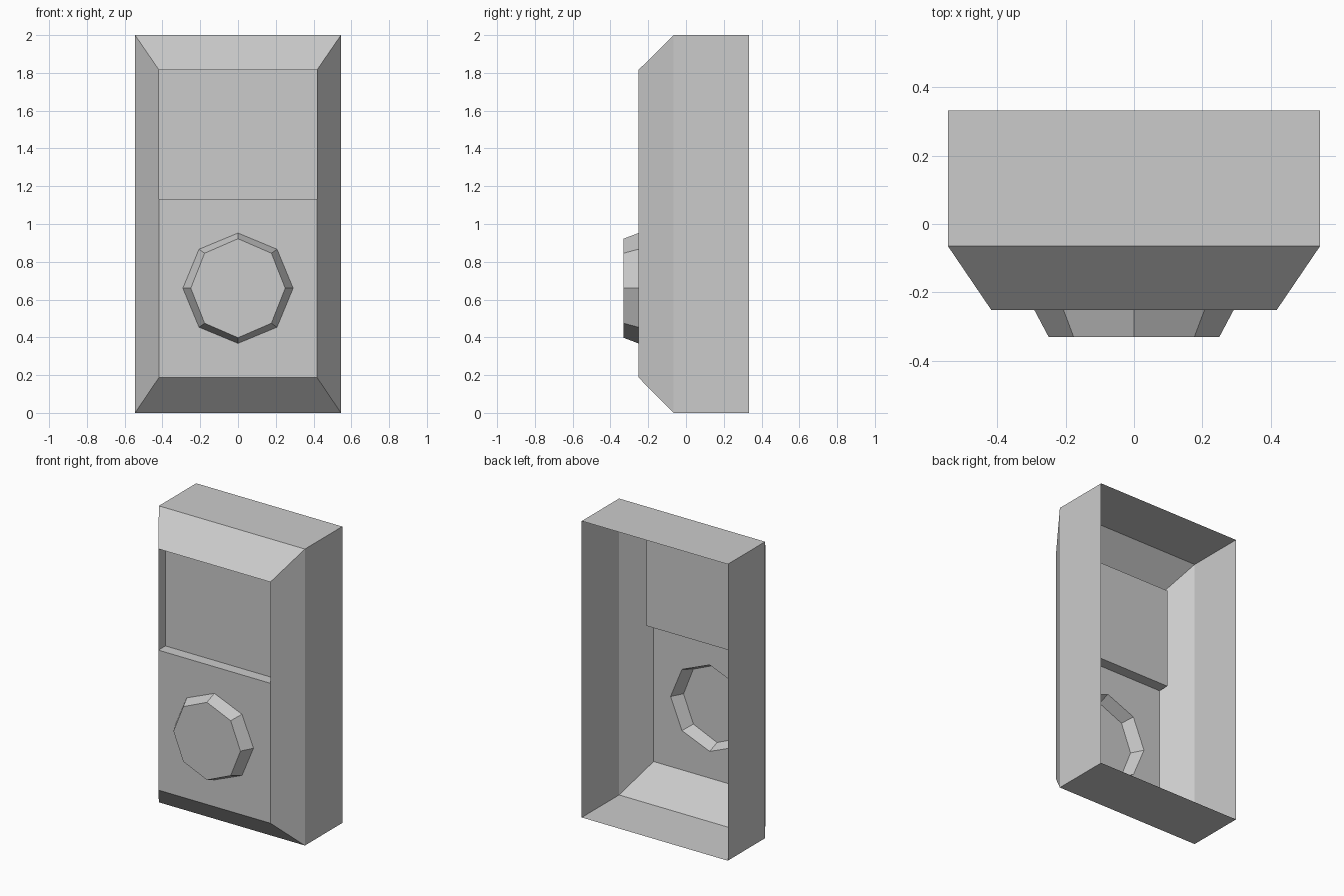
import bpy, bmesh
from math import cos, sin, tau

if "Cube" in bpy.data.objects:
    bpy.data.objects.remove(bpy.data.objects["Cube"])


def loft(name, rings, cap=False):
    """Skin between successive vertex rings, optionally closing the last one."""
    bm = bmesh.new()
    loops = [[bm.verts.new(p) for p in ring] for ring in rings]
    n = len(loops[0])
    for a, b in zip(loops, loops[1:]):
        for i in range(n):
            j = (i + 1) % n
            bm.faces.new((a[i], a[j], b[j], b[i]))
    if cap:
        bm.faces.new(loops[-1])
    mesh = bpy.data.meshes.new(name)
    bm.to_mesh(mesh)
    bm.free()
    obj = bpy.data.objects.new(name, mesh)
    bpy.context.collection.objects.link(obj)
    return obj


def rect(x, y, z0, z1):
    # Counter-clockwise as seen from the front
    return [(x, y, z0), (x, y, z1), (-x, y, z1), (-x, y, z0)]


def octagon(rx, rz, y, z):
    return [(rx * cos(i * tau / 8), y, z + rz * sin(i * tau / 8)) for i in range(8)]


def rect8(x, y, z0, z1):
    # Corners and edge midpoints, matching the octagon's order
    zc = (z0 + z1) / 2
    return [(x, y, zc), (x, y, z1), (0, y, z1), (-x, y, z1),
            (-x, y, zc), (-x, y, z0), (0, y, z0), (x, y, z0)]


BACK, EDGE, FRONT, RECESS, DIAL = 0.333, -0.065, -0.252, -0.177, -0.331
LOW, MID, HIGH = 0.188, 1.132, 1.815
W, INNER = 0.545, 0.418
CENTRE = (LOW + MID) / 2

# Open-backed casing with sloped front border
loft("casing", [rect(W, BACK, 0, 2), rect(W, EDGE, 0, 2), rect(INNER, FRONT, LOW, HIGH)])

# Sunken upper panel with its walls
loft("upper_recess", [rect(INNER, FRONT, MID, HIGH), rect(INNER, RECESS, MID, HIGH)], cap=True)

# Lower panel around the dial opening
loft("lower_panel", [rect8(INNER, FRONT, LOW, MID), octagon(0.292, 0.292, FRONT, CENTRE)])

# Raised tapered dial, hollow behind
loft("dial", [octagon(0.292, 0.292, FRONT, CENTRE), octagon(0.25, 0.262, DIAL, CENTRE)], cap=True)
